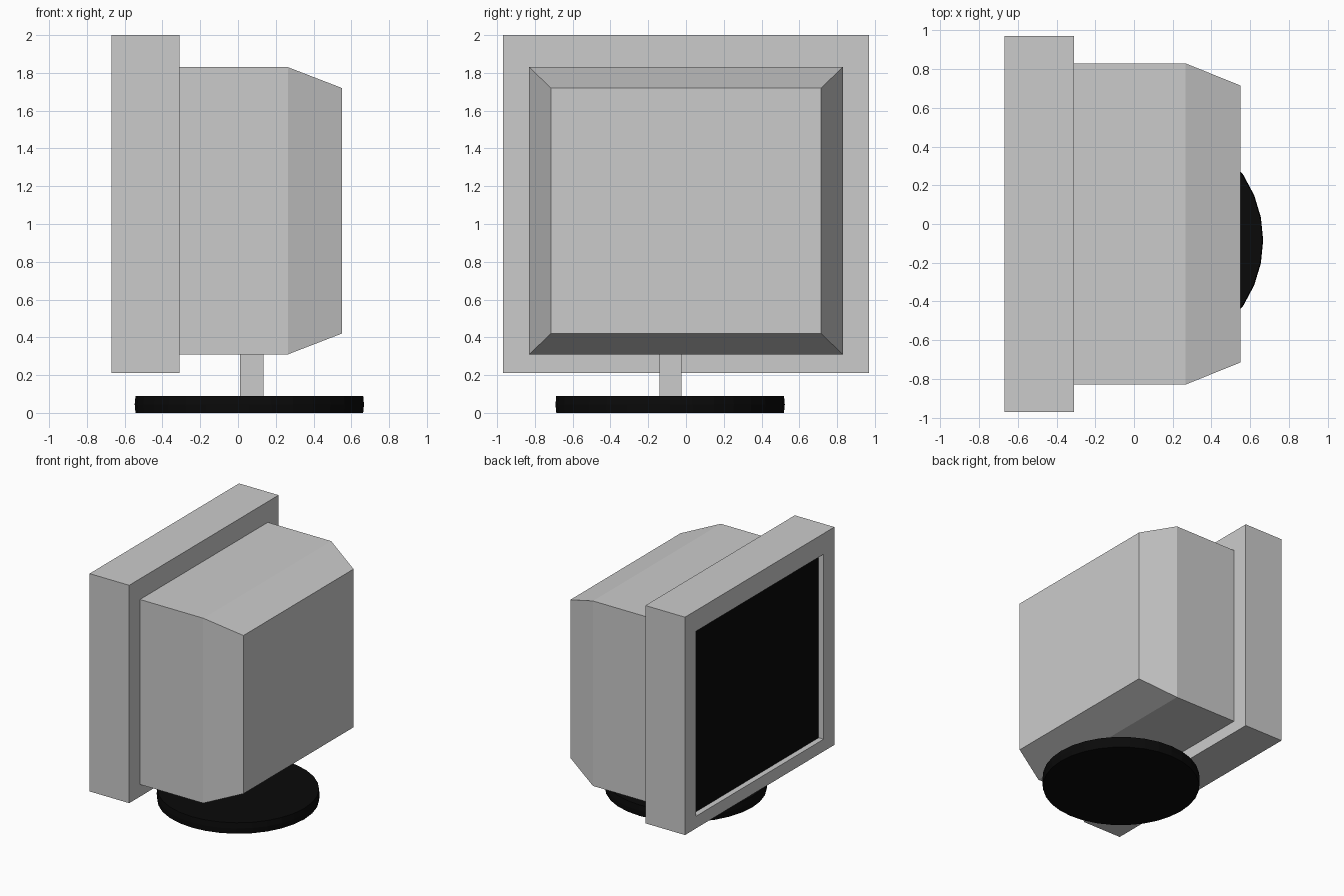
import bpy, bmesh

if "Cube" in bpy.data.objects:
    bpy.data.objects.remove(bpy.data.objects["Cube"])

OUTER = (0.97, 0.21, 2.00)     # half width, bottom z, top z
BODY = (0.83, 0.31, 1.83)
REAR = (0.715, 0.42, 1.72)
BACK, FACE, GLASS = -0.31, -0.67, -0.625

black = bpy.data.materials.new("black")
black.diffuse_color = (0.003, 0.003, 0.003, 1)
black.use_nodes = True
black.node_tree.nodes["Principled BSDF"].inputs["Base Color"].default_value = black.diffuse_color


def finish(name, bm, mat=None):
    bmesh.ops.recalc_face_normals(bm, faces=bm.faces)
    me = bpy.data.meshes.new(name)
    bm.to_mesh(me)
    bm.free()
    ob = bpy.data.objects.new(name, me)
    bpy.context.collection.objects.link(ob)
    if mat:
        me.materials.append(mat)
    return ob


def loft(name, sections, cap_end=False):
    """Skin a series of rectangles placed along x."""
    bm = bmesh.new()
    rings = [[bm.verts.new((x, y, z)) for y, z in
              ((-w, lo), (w, lo), (w, hi), (-w, hi))]
             for x, (w, lo, hi) in sections]
    for a, b in zip(rings, rings[1:]):
        for i in range(4):
            j = (i + 1) % 4
            bm.faces.new((a[i], a[j], b[j], b[i]))
    if cap_end:
        bm.faces.new(rings[-1])
    return finish(name, bm)


# Bezel frame with recessed opening, and tapered rear housing
loft("bezel", [(GLASS, BODY), (FACE, BODY), (FACE, OUTER), (BACK, OUTER), (BACK, BODY)])
loft("rear_housing", [(BACK, BODY), (0.265, BODY), (0.55, REAR)], cap_end=True)

# Dark screen set inside the bezel
w, lo, hi = BODY
bm = bmesh.new()
bm.faces.new([bm.verts.new((GLASS, y, z)) for y, z in ((w, lo), (-w, lo), (-w, hi), (w, hi))])
if bm.faces[:][0].calc_center_median().x > 0:
    bmesh.ops.reverse_faces(bm, faces=bm.faces)
finish("screen", bm, black)
screen = bpy.data.objects["screen"].data
if screen.polygons[0].normal.x > 0:
    screen.flip_normals()

# Square neck
bpy.ops.mesh.primitive_cube_add(size=1, location=(0.072, -0.083, 0.20))
neck = bpy.context.object
neck.name = "neck"
neck.scale = (0.125, 0.117, 0.24)

# Round foot with slightly softened rim
bpy.ops.mesh.primitive_cylinder_add(vertices=32, radius=0.607, depth=0.09,
                                    location=(0.06, -0.084, 0.045))
foot = bpy.context.object
foot.name = "foot"
foot.data.materials.append(black)
for v in foot.data.vertices:
    v.co.x *= 0.993
    v.co.y *= 0.993
bm = bmesh.new()
bm.from_mesh(foot.data)
rim = [e for e in bm.edges if abs(e.verts[0].co.z - e.verts[1].co.z) > 0.05]
mid = bmesh.ops.subdivide_edges(bm, edges=rim, cuts=1)["geom_inner"]
for v in (g for g in mid if isinstance(g, bmesh.types.BMVert)):
    v.co.x /= 0.993
    v.co.y /= 0.993
bm.to_mesh(foot.data)
bm.free()
